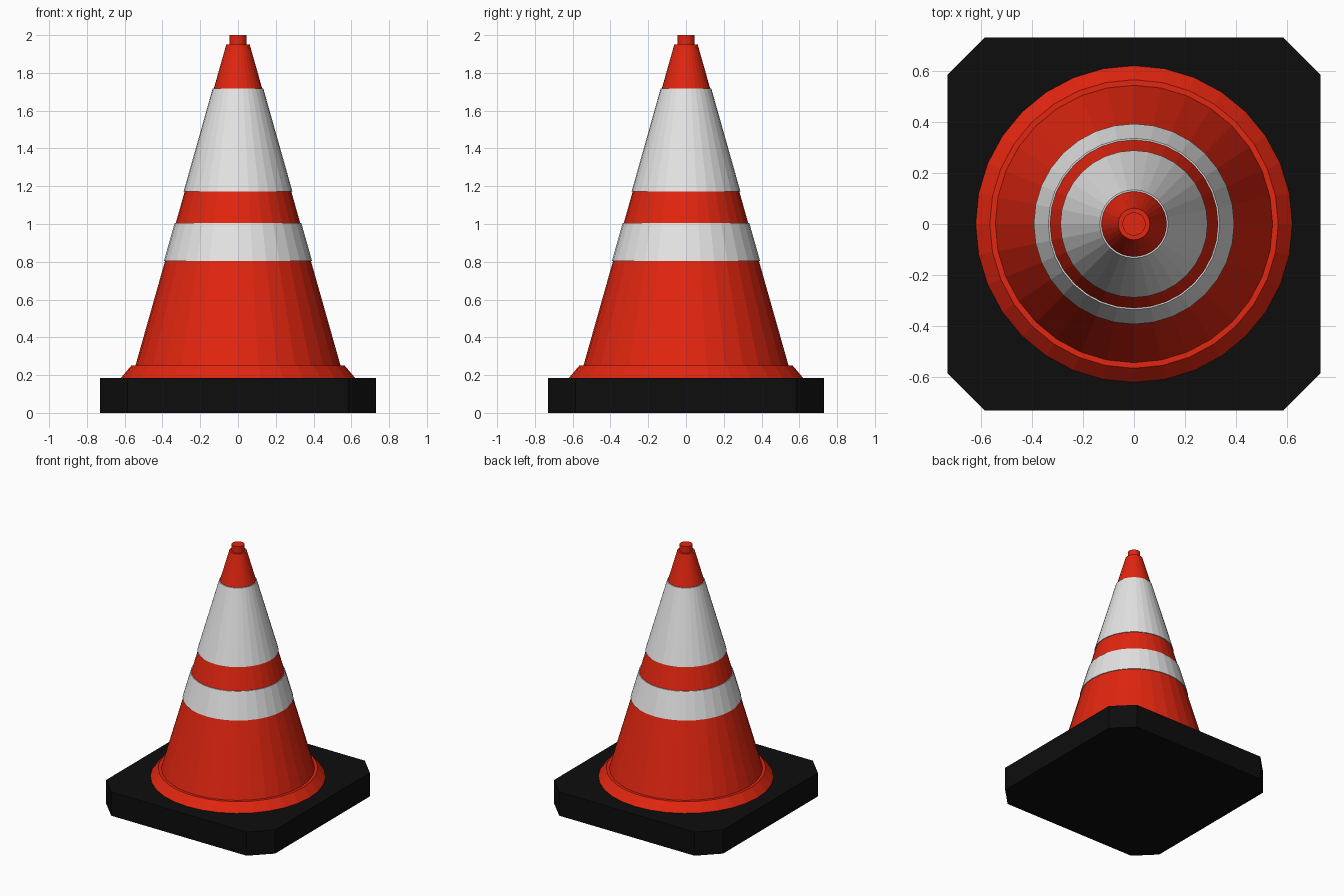
import bpy
import math

if "Cube" in bpy.data.objects:
    bpy.data.objects.remove(bpy.data.objects["Cube"])

SIDES = 32


def material(name, color):
    m = bpy.data.materials.new(name)
    m.diffuse_color = (*color, 1)
    m.use_nodes = True
    m.node_tree.nodes["Principled BSDF"].inputs["Base Color"].default_value = m.diffuse_color
    return m


red = material("orange red", (0.76, 0.019, 0.005))
white = material("white", (0.78, 0.78, 0.78))
black = material("black rubber", (0.004, 0.004, 0.004))


def make(name, verts, faces, mat):
    me = bpy.data.meshes.new(name)
    me.from_pydata(verts, [], faces)
    me.materials.append(mat)
    ob = bpy.data.objects.new(name, me)
    bpy.context.collection.objects.link(ob)
    return ob


def loft(name, rings, mat, closed=False):
    """Skin equal rings of points; cap both ends, or join last to first."""
    n, count = len(rings[0]), len(rings)
    faces = []
    for i in range(count if closed else count - 1):
        a, b = i * n, (i + 1) % count * n
        faces += [(a + j, a + (j + 1) % n, b + (j + 1) % n, b + j) for j in range(n)]
    if not closed:
        faces += [tuple(reversed(range(n))), tuple(range((count - 1) * n, count * n))]
    return make(name, [v for r in rings for v in r], faces, mat)


def circle(r, z):
    return [(r * math.cos(math.tau * i / SIDES), r * math.sin(math.tau * i / SIDES), z)
            for i in range(SIDES)]


def cone_radius(z):
    return 0.543 + (0.062 - 0.543) * (z - 0.25) / 1.70


# Square base with cut corners
H, C = 0.73, 0.585
octagon = [(H, -C), (H, C), (C, H), (-C, H), (-H, C), (-H, -C), (-C, -H), (C, -H)]
loft("base", [[(x, y, z) for x, y in octagon] for z in (0, 0.185)], black)

# Cone with sloped foot flange and small top knob
profile = [(0.62, 0.18), (0.62, 0.185), (0.565, 0.25), (0.543, 0.25),
           (0.062, 1.95), (0.045, 1.95), (0.045, 2.0)]
loft("cone_body", [circle(r, z) for r, z in profile], red)

# Reflective sleeves standing slightly proud of the cone
for name, z0, z1 in (("lower_band", 0.803, 1.005), ("upper_band", 1.172, 1.718)):
    r0, r1, t = cone_radius(z0), cone_radius(z1), 0.006
    loft(name, [circle(r, z) for r, z in
                ((r0 - t, z0), (r0 + t, z0), (r1 + t, z1), (r1 - t, z1))],
         white, closed=True)
